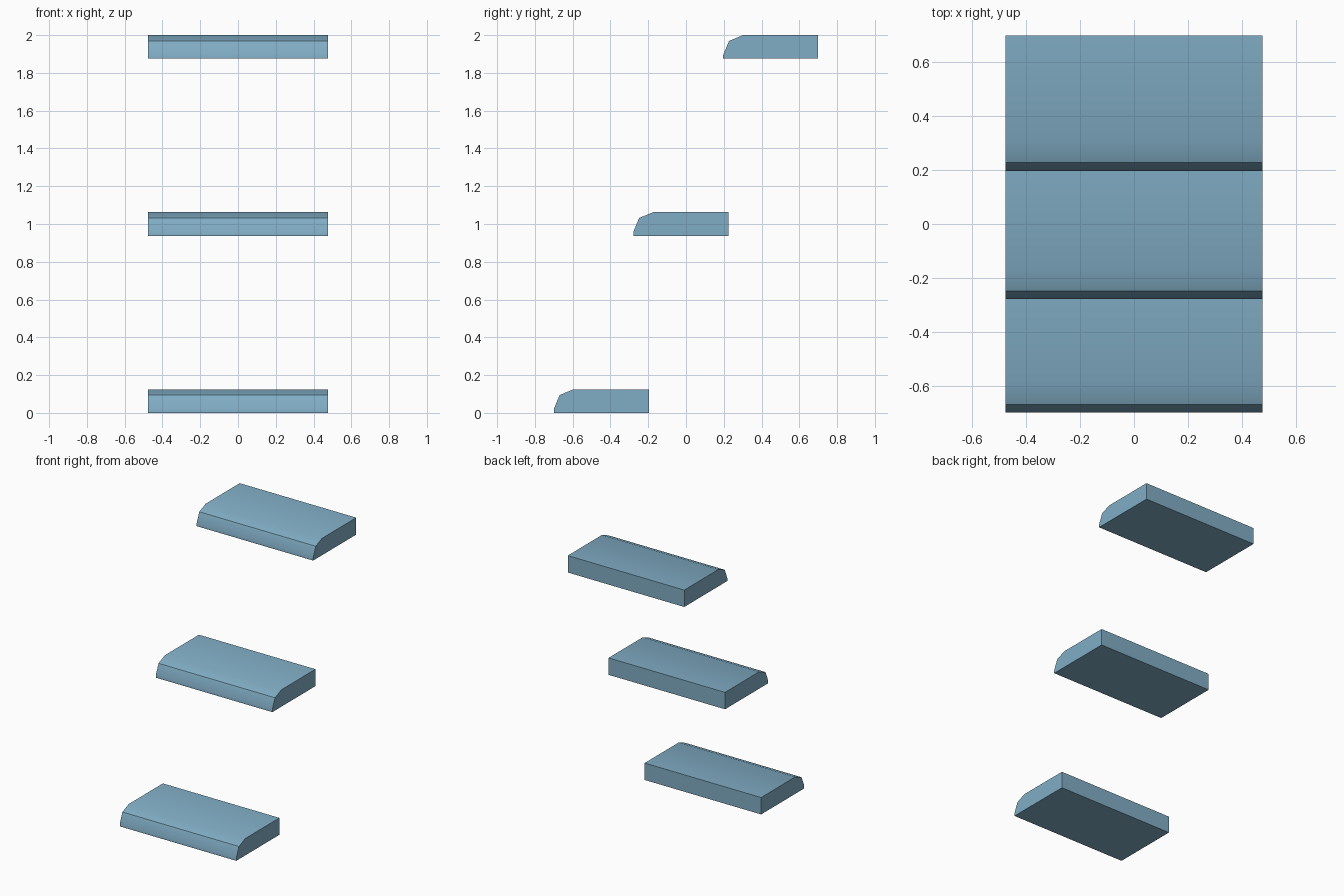
import bpy, bmesh, math

if "Cube" in bpy.data.objects:
    bpy.data.objects.remove(bpy.data.objects["Cube"])

HALF_W, DEPTH, THICK, NOSE = 0.476, 0.503, 0.125, 0.105

# Slate blue finish
blue = bpy.data.materials.new("slate_blue")
blue.diffuse_color = (0.22, 0.42, 0.56, 1)
blue.use_nodes = True
blue.node_tree.nodes["Principled BSDF"].inputs["Base Color"].default_value = blue.diffuse_color


def tread(name, front_y, base_z):
    # Slab profile (y, z) with a two-segment rounded nosing
    k = NOSE * (1 - math.sqrt(0.5))
    profile = [(0, 0), (0, THICK - NOSE), (k, THICK - k),
               (NOSE, THICK), (DEPTH, THICK), (DEPTH, 0)]
    bm = bmesh.new()
    face = bm.faces.new([bm.verts.new((-HALF_W, y, z)) for y, z in profile])
    ext = bmesh.ops.extrude_face_region(bm, geom=[face], use_keep_orig=True)
    moved = [g for g in ext["geom"] if isinstance(g, bmesh.types.BMVert)]
    bmesh.ops.translate(bm, vec=(2 * HALF_W, 0, 0), verts=moved)
    bmesh.ops.recalc_face_normals(bm, faces=bm.faces)
    mesh = bpy.data.meshes.new(name)
    bm.to_mesh(mesh)
    bm.free()
    mesh.materials.append(blue)
    obj = bpy.data.objects.new(name, mesh)
    obj.location = (0, front_y, base_z)
    bpy.context.collection.objects.link(obj)
    # Soft shading on the nosing only
    bpy.ops.object.select_all(action='DESELECT')
    obj.select_set(True)
    bpy.context.view_layer.objects.active = obj
    bpy.ops.object.shade_smooth_by_angle(angle=math.radians(30))


# Three floating stair treads
tread("lower_tread", -0.70, 0.0)
tread("middle_tread", -0.279, 0.9375)
tread("upper_tread", 0.197, 1.875)
